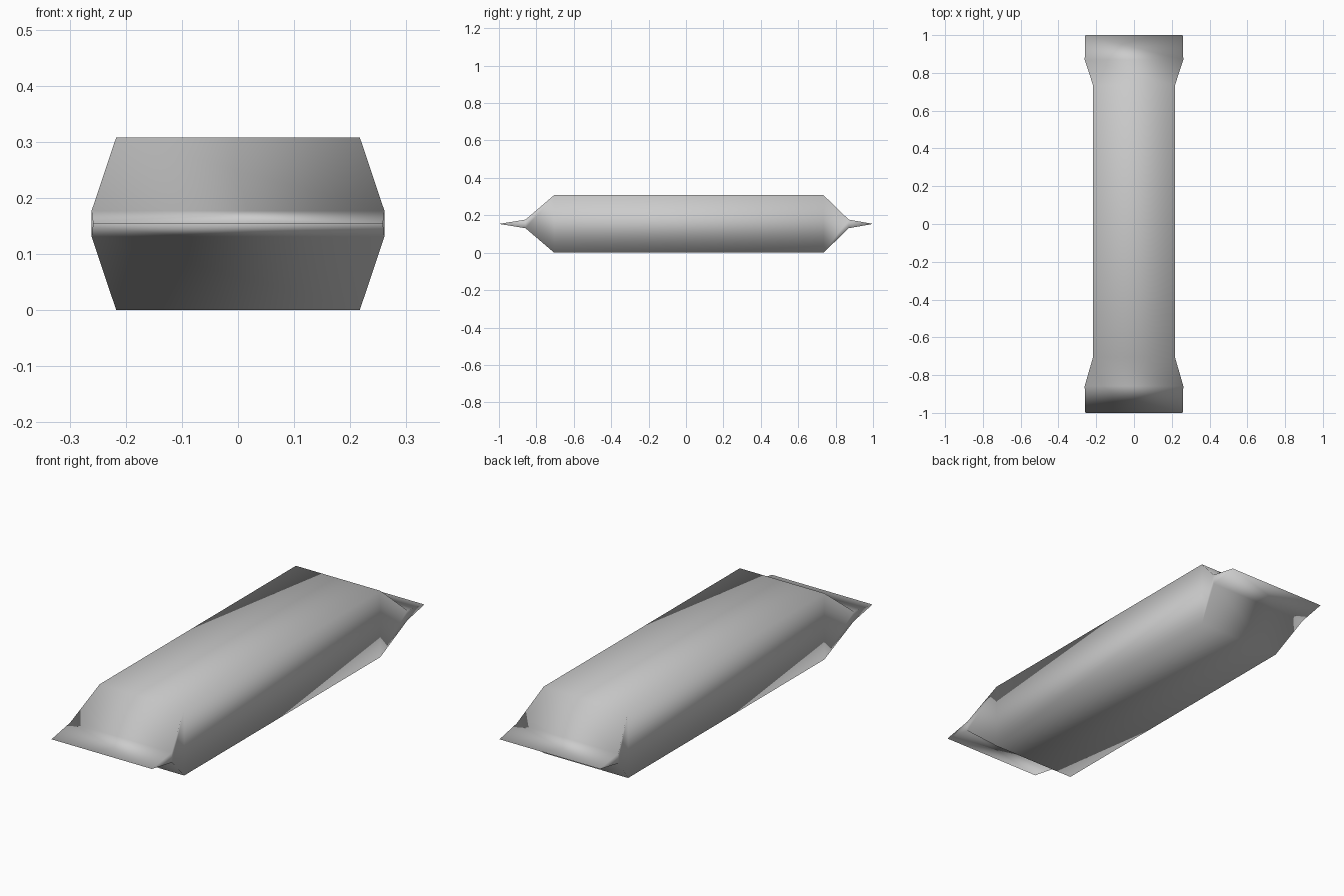
import bpy
import bmesh

if "Cube" in bpy.data.objects:
    bpy.data.objects.remove(bpy.data.objects["Cube"], do_unlink=True)

# Plain grey wrapper material
GREY = (0.6, 0.6, 0.6, 1.0)
mat = bpy.data.materials.new("wrapper grey")
mat.use_nodes = True
mat.diffuse_color = GREY
mat.node_tree.nodes["Principled BSDF"].inputs["Base Color"].default_value = GREY

MID_Z = 0.154
# Stations along the wrapper: y, half width, half height
STATIONS = [
    (-1.0, 0.258, 0.0),       # front crimped edge
    (-0.858, 0.261, 0.023),   # front neck
    (-0.705, 0.217, MID_Z),   # bar start
    (0.735, 0.217, MID_Z),    # bar end
    (0.87, 0.261, 0.023),     # back neck
    (1.0, 0.258, 0.0),        # back crimped edge
]


def ring(bm, y, w, h):
    """Four corners of a section; a flat section shares its upper and lower corners."""
    top_l = bm.verts.new((w, y, MID_Z + h))
    top_r = bm.verts.new((-w, y, MID_Z + h))
    if h == 0:
        return [top_l, top_r, top_r, top_l]
    return [top_l, top_r, bm.verts.new((-w, y, MID_Z - h)), bm.verts.new((w, y, MID_Z - h))]


# Sealed wrapper: loft through the stations
bm = bmesh.new()
rings = [ring(bm, *s) for s in STATIONS]
for a, b in zip(rings, rings[1:]):
    for i in range(4):
        j = (i + 1) % 4
        corners = list(dict.fromkeys((a[i], a[j], b[j], b[i])))
        if len(corners) > 2:
            bm.faces.new(corners)
bmesh.ops.recalc_face_normals(bm, faces=bm.faces)
for f in bm.faces:
    f.smooth = True

mesh = bpy.data.meshes.new("wrapper")
bm.to_mesh(mesh)
bm.free()
mesh.materials.append(mat)
wrapper = bpy.data.objects.new("wrapper", mesh)
bpy.context.collection.objects.link(wrapper)
